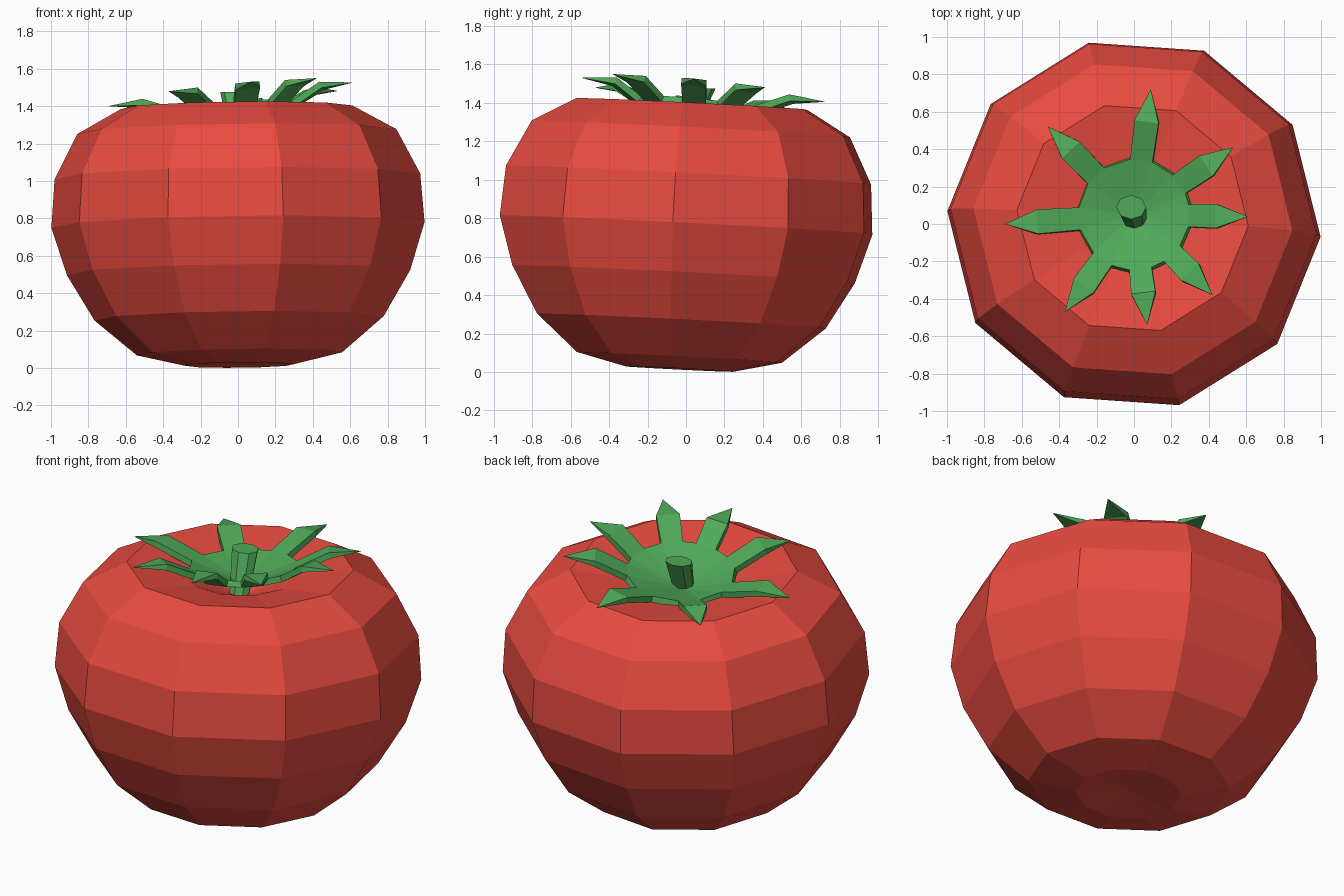
import bpy, bmesh, math
from mathutils import Matrix, Vector

if "Cube" in bpy.data.objects:
    bpy.data.objects.remove(bpy.data.objects["Cube"])


def material(name, color):
    m = bpy.data.materials.new(name)
    m.diffuse_color = (*color, 1)
    m.use_nodes = True
    m.node_tree.nodes["Principled BSDF"].inputs["Base Color"].default_value = m.diffuse_color
    return m


RED = material("fruit_red", (0.80, 0.07, 0.05))
GREEN = material("leaf_green", (0.08, 0.40, 0.10))


def finish(bm, name, mat):
    bmesh.ops.recalc_face_normals(bm, faces=bm.faces)
    me = bpy.data.meshes.new(name)
    bm.to_mesh(me)
    bm.free()
    me.materials.append(mat)
    ob = bpy.data.objects.new(name, me)
    bpy.context.collection.objects.link(ob)
    return ob


# Fruit body: ten-sided lathe with a dimple at each end, slightly tilted
profile = [(0.29, 0.015), (0.55, 0.075), (0.775, 0.265), (0.92, 0.51),
           (1.0, 0.765), (0.98, 1.025), (0.855, 1.265), (0.62, 1.395), (0.30, 1.34)]
SIDES = 10
bm = bmesh.new()
rings = []
for r, z in profile:
    angles = [math.radians(-4) + math.tau * i / SIDES for i in range(SIDES)]
    rings.append([bm.verts.new((r * math.cos(a), r * math.sin(a), z)) for a in angles])
bottom = bm.verts.new((0, 0, 0.045))
top = bm.verts.new((0, 0, 1.22))
for i in range(SIDES):
    j = (i + 1) % SIDES
    for lo, hi in zip(rings, rings[1:]):
        bm.faces.new((lo[i], lo[j], hi[j], hi[i]))
    bm.faces.new((bottom, rings[0][j], rings[0][i]))
    bm.faces.new((top, rings[-1][i], rings[-1][j]))
tilt = Matrix.Rotation(-0.05, 4, 'X') @ Matrix.Rotation(-0.012, 4, 'Y')
bmesh.ops.transform(bm, matrix=tilt, verts=bm.verts, space=Matrix.Translation((0, 0, -0.76)))
finish(bm, "fruit_body", RED)

# Calyx: tilted dish whose alternate rim edges carry bent pointed leaves
tips = [(0.61, 0.04), (0.53, 0.41), (0.09, 0.72), (-0.46, 0.52),
        (-0.69, 0.0), (-0.37, -0.47), (0.07, -0.54), (0.42, -0.38)]
centre = Vector((0, 0.05))
bm = bmesh.new()
tip_verts = []


def point(p, z):
    return bm.verts.new((p.x, p.y, z + 0.1 * p.x - 0.1 * p.y))


hub = point(centre, 1.30)
bases = []
for tip in tips:
    t = Vector(tip)
    out = (t - centre).normalized()
    side = Vector((-out.y, out.x))
    base = [point(centre + out * 0.29 + side * s, 1.40) for s in (-0.06, 0.06)]
    knee = [point(t - out * 0.175 + side * s, 1.485) for s in (-0.065, 0.065)]
    end = point(t, 1.47)
    tip_verts.append(end)
    bm.faces.new((hub, *base))
    bm.faces.new((base[0], knee[0], knee[1], base[1]))
    bm.faces.new((knee[0], end, knee[1]))
    bases.append(base)
for a, b in zip(bases, bases[1:] + bases[:1]):
    bm.faces.new((hub, a[1], b[0]))
bm.verts.index_update()
tip_ids = {v.index for v in tip_verts}
calyx = finish(bm, "calyx", GREEN)
if calyx.data.polygons[0].normal.z < 0:
    calyx.data.flip_normals()
group = calyx.vertex_groups.new(name="thick")
group.add([v.index for v in calyx.data.vertices if v.index not in tip_ids], 1.0, 'REPLACE')
solid = calyx.modifiers.new("thickness", 'SOLIDIFY')
solid.thickness = 0.035
solid.offset = -1
solid.vertex_group = "thick"
solid.thickness_vertex_group = 0.05

# Stem: short eight-sided stub leaning backwards
bm = bmesh.new()
loops = []
for x, y, z, r in [(0.01, 0.0, 1.25, 0.06), (-0.015, 0.09, 1.475, 0.08)]:
    loops.append([bm.verts.new((x + r * math.cos(math.tau * i / 8),
                                y + 0.8 * r * math.sin(math.tau * i / 8), z))
                  for i in range(8)])
for i in range(8):
    j = (i + 1) % 8
    bm.faces.new((loops[0][i], loops[0][j], loops[1][j], loops[1][i]))
bm.faces.new(loops[0][::-1])
bm.faces.new(loops[1])
finish(bm, "stem", GREEN)
